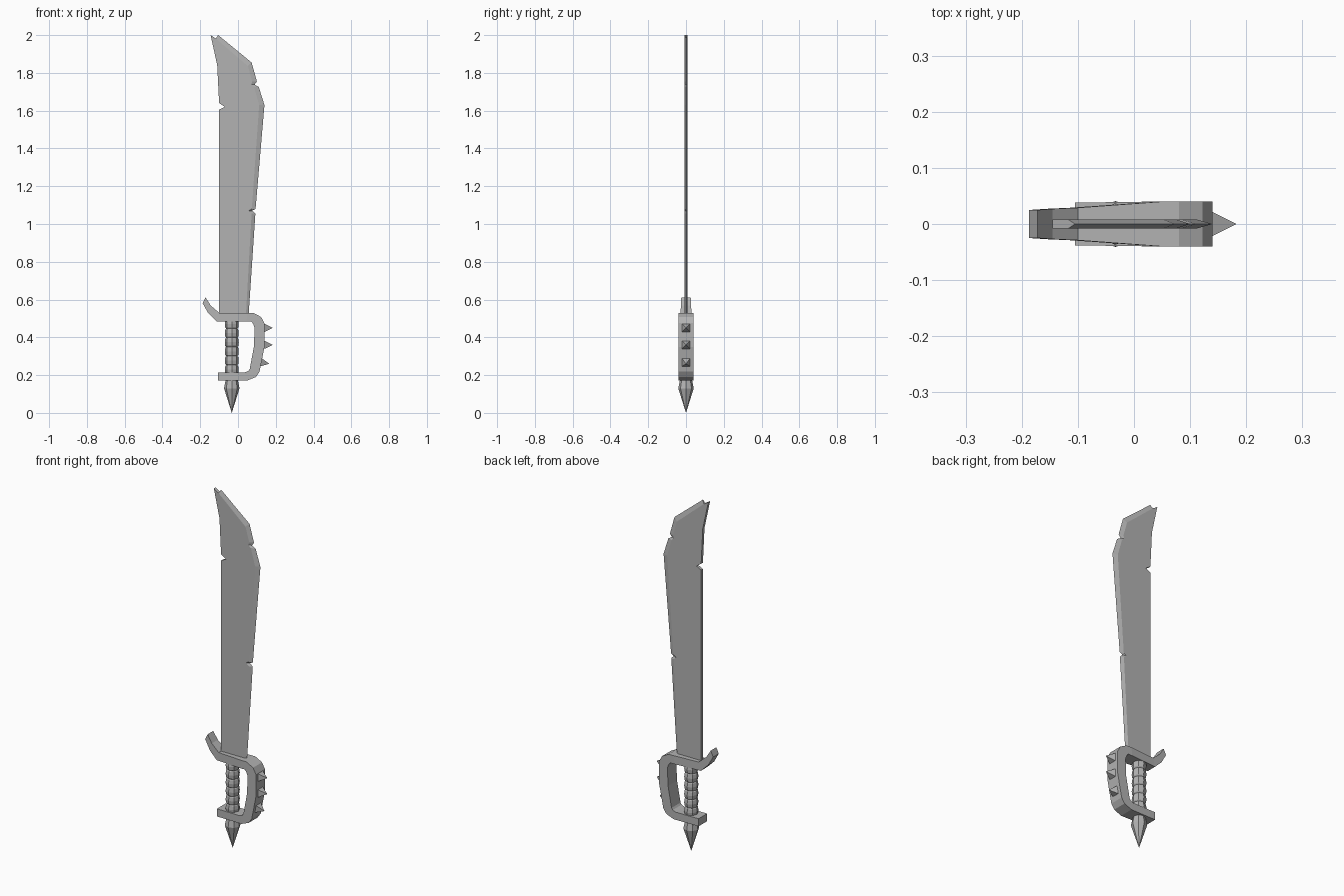
import bpy, bmesh, math
from mathutils import Vector

cube = bpy.data.objects.get("Cube")
if cube:
    bpy.data.objects.remove(cube, do_unlink=True)

GREY = (0.45, 0.45, 0.45, 1)
steel = bpy.data.materials.new("grey_steel")
steel.use_nodes = True
steel.diffuse_color = GREY
steel.node_tree.nodes["Principled BSDF"].inputs["Base Color"].default_value = GREY
GRIP_X = -0.033


def finish(bm, name):
    bmesh.ops.recalc_face_normals(bm, faces=bm.faces)
    mesh = bpy.data.meshes.new(name)
    bm.to_mesh(mesh)
    bm.free()
    mesh.materials.append(steel)
    obj = bpy.data.objects.new(name, mesh)
    bpy.context.collection.objects.link(obj)
    return obj


def lathe(name, profile, sides=8):
    """Turn (radius, z) pairs into a faceted solid around the grip axis."""
    bm = bmesh.new()
    rings = []
    for r, z in profile:
        rings.append([bm.verts.new((GRIP_X + r * math.cos(math.tau * i / sides),
                                    r * math.sin(math.tau * i / sides), z))
                      for i in range(sides)])
    for a, b in zip(rings, rings[1:]):
        for i in range(sides):
            j = (i + 1) % sides
            bm.faces.new((a[i], a[j], b[j], b[i]))
    bm.faces.new(rings[0])
    bm.faces.new(rings[-1])
    bmesh.ops.remove_doubles(bm, verts=bm.verts, dist=0.0001)
    return finish(bm, name)


# Blade: flat cheeks, square spine and a ground cutting edge
def blade():
    half = 0.008
    # cutting edge from the guard to the tip: x, z, inset of the grind line
    edge = [(0.055, 0.50, 0.014), (0.092, 1.055, 0.02), (0.075, 1.07, 0.018),
            (0.093, 1.08, 0.02), (0.14, 1.63, 0.028), (0.11, 1.725, 0.025),
            (0.088, 1.738, 0.018), (0.10, 1.755, 0.025), (0.072, 1.855, 0.02),
            (-0.105, 2.0, 0.012)]
    # spine from the tip down to the guard
    spine = [(-0.145, 2.0), (-0.11, 1.84), (-0.10, 1.64), (-0.07, 1.62),
             (-0.10, 1.605), (-0.10, 0.50)]
    bm = bmesh.new()
    rim = [bm.verts.new((x, 0, z)) for x, z, _ in edge]
    cheeks = []
    for y in (-half, half):
        ground = [bm.verts.new((x - d, y, z - (0.018 if z > 1.8 else 0)))
                  for x, z, d in edge]
        back = [bm.verts.new((x, y, z)) for x, z in spine]
        bm.faces.new(ground + back)
        for i in range(len(rim) - 1):
            bm.faces.new((rim[i], rim[i + 1], ground[i + 1], ground[i]))
        cheeks.append((ground, back))
    (g0, b0), (g1, b1) = cheeks
    for i in range(len(spine) - 1):
        bm.faces.new((b0[i], b0[i + 1], b1[i + 1], b1[i]))
    bm.faces.new((rim[-1], g0[-1], b0[0], b1[0], g1[-1]))
    bm.faces.new((rim[0], g0[0], b0[-1], b1[-1], g1[0]))
    finish(bm, "blade")


# Guard: one bar swept from the horn, round the knuckles, to the pommel
def guard():
    # outer x, z / inner x, z / half width
    stations = [(-0.172, 0.612, -0.187, 0.58, 0.025), (-0.145, 0.569, -0.157, 0.527, 0.027),
                (-0.10, 0.53, -0.113, 0.484, 0.029), (0.05, 0.53, 0.045, 0.484, 0.04),
                (0.08, 0.53, 0.07, 0.484, 0.04), (0.122, 0.508, 0.08, 0.472, 0.04),
                (0.14, 0.475, 0.088, 0.45, 0.04), (0.14, 0.35, 0.084, 0.35, 0.04),
                (0.114, 0.218, 0.062, 0.232, 0.04), (0.095, 0.19, 0.055, 0.222, 0.04),
                (0.05, 0.172, 0.038, 0.215, 0.04), (-0.105, 0.172, -0.105, 0.215, 0.038)]
    bm = bmesh.new()
    loops = [[bm.verts.new(p) for p in ((ox, -h, oz), (ox, h, oz), (ix, h, iz), (ix, -h, iz))]
             for ox, oz, ix, iz, h in stations]
    for a, b in zip(loops, loops[1:]):
        for i in range(4):
            j = (i + 1) % 4
            bm.faces.new((a[i], a[j], b[j], b[i]))
    bm.faces.new(loops[0])
    bm.faces.new(loops[-1])
    finish(bm, "guard")


# Square studs standing on the knuckle bow
def spike(name, base, direction, size=0.022, length=0.044):
    d = Vector(direction).normalized()
    side = Vector((0, 1, 0))
    up = d.cross(side)
    foot = Vector(base)
    bm = bmesh.new()
    corners = [bm.verts.new(foot + side * size * s + up * size * t)
               for s, t in ((-1, -1), (1, -1), (1, 1), (-1, 1))]
    tip = bm.verts.new(foot + d * length)
    bm.faces.new(corners)
    for i in range(4):
        bm.faces.new((corners[i], corners[(i + 1) % 4], tip))
    finish(bm, name)


blade()
guard()
spike("upper_spike", (0.139, 0, 0.45), (1, 0, 0))
spike("middle_spike", (0.139, 0, 0.36), (1, 0, 0))
spike("lower_spike", (0.122, 0, 0.268), (1, 0, -0.19))

# Grip: stacked leather-style bands with grooves between them
bands, low, high = 6, 0.205, 0.495
step = (high - low) / bands
grip_profile = []
for k in range(bands):
    z = low + k * step
    grip_profile += [(0.03, z), (0.035, z + step * 0.12),
                     (0.037, z + step * 0.5), (0.034, z + step * 0.9)]
grip_profile.append((0.03, high))
lathe("grip", grip_profile)

# Pommel: faceted point below the guard
lathe("pommel", [(0.0, 0.0), (0.041, 0.13), (0.031, 0.18)])
